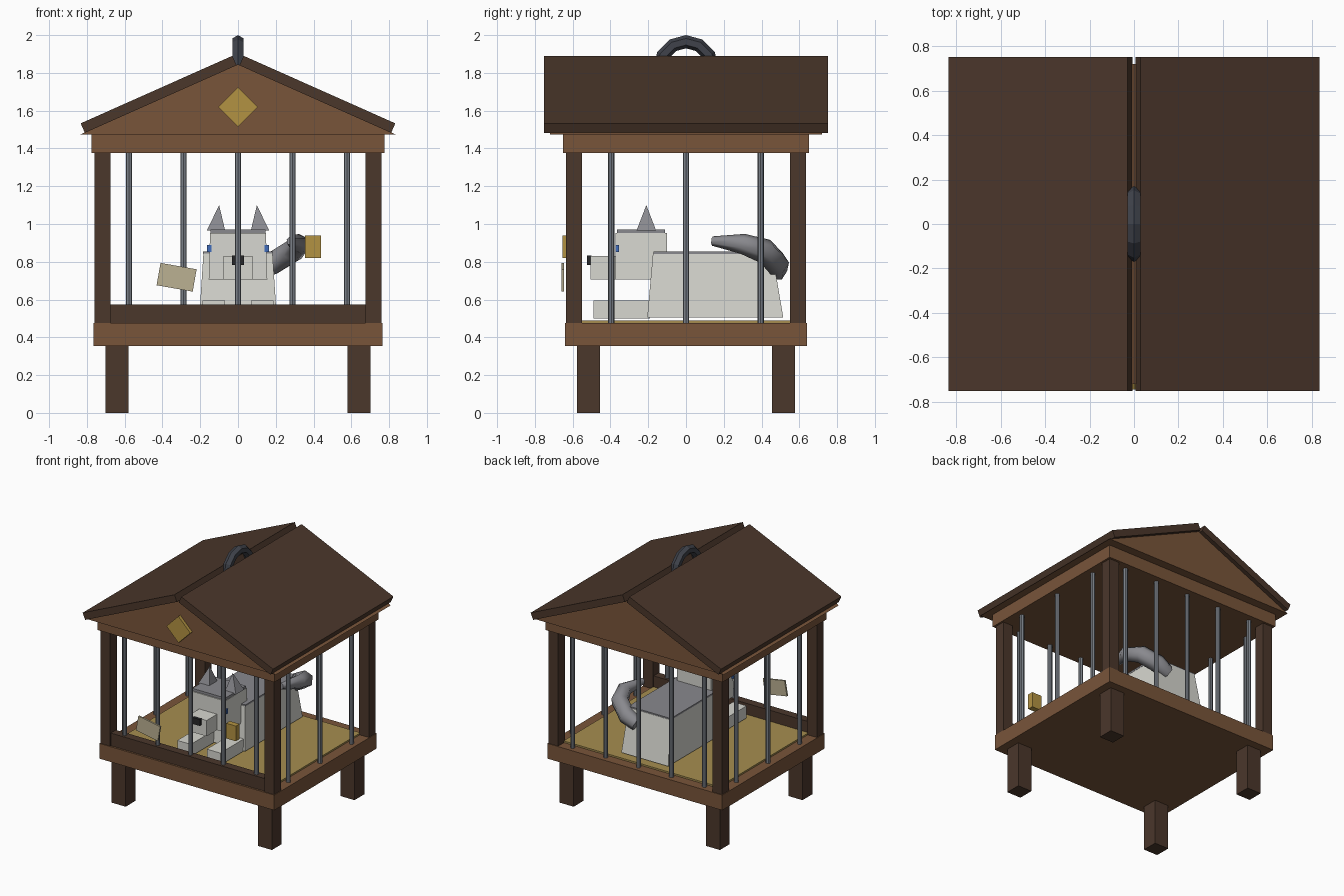
import bpy, bmesh
from math import radians
from mathutils import Matrix

if "Cube" in bpy.data.objects:
    bpy.data.objects.remove(bpy.data.objects["Cube"])


def mat(name, r, g, b):
    m = bpy.data.materials.new(name)
    m.diffuse_color = (r, g, b, 1)
    m.use_nodes = True
    m.node_tree.nodes["Principled BSDF"].inputs["Base Color"].default_value = m.diffuse_color
    return m


DARK = mat("dark_wood", .07, .038, .024)
WOOD = mat("light_wood", .19, .09, .042)
STRAW = mat("straw", .38, .27, .08)
GOLD = mat("brass", .45, .29, .055)
STEEL = mat("steel", .2, .22, .25)
IRON = mat("iron", .05, .055, .07)
FUR = mat("pale_fur", .68, .68, .63)
GREY = mat("grey_fur", .25, .25, .27)
BLACK = mat("nose_black", .02, .02, .022)
BLUE = mat("eye_blue", .05, .15, .5)
CARD = mat("parchment", .5, .44, .29)


def finish(name, bm, m):
    bmesh.ops.recalc_face_normals(bm, faces=bm.faces)
    me = bpy.data.meshes.new(name)
    bm.to_mesh(me)
    bm.free()
    me.materials.append(m)
    ob = bpy.data.objects.new(name, me)
    bpy.context.collection.objects.link(ob)
    return ob


def loft(name, m, bottom, top, z0, z1):
    """Block between two rectangles given as (x0, x1, y0, y1)."""
    bm = bmesh.new()
    rings = []
    for (x0, x1, y0, y1), z in ((bottom, z0), (top, z1)):
        rings.append([bm.verts.new((x, y, z)) for x, y in
                      ((x0, y0), (x1, y0), (x1, y1), (x0, y1))])
    a, b = rings
    bm.faces.new(a)
    bm.faces.new(b)
    for i in range(4):
        j = (i + 1) % 4
        bm.faces.new((a[i], a[j], b[j], b[i]))
    bmesh.ops.remove_doubles(bm, verts=bm.verts, dist=1e-5)
    return finish(name, bm, m)


def box(name, m, x0, x1, y0, y1, z0, z1):
    return loft(name, m, (x0, x1, y0, y1), (x0, x1, y0, y1), z0, z1)


def tilted(name, m, centre, size, angle):
    """Box turned about the y axis."""
    x, y, z = (s / 2 for s in size)
    ob = box(name, m, -x, x, -y, y, -z, z)
    ob.data.transform(Matrix.Translation(centre) @ Matrix.Rotation(radians(angle), 4, 'Y'))
    return ob


def bar(name, x, y):
    bm = bmesh.new()
    bmesh.ops.create_cone(bm, cap_ends=True, segments=8, radius1=.017, radius2=.017,
                          depth=.92, matrix=Matrix.Translation((x, y, .925)))
    return finish(name, bm, STEEL)


# Base, floor and top beam
box("base", WOOD, -.765, .765, -.64, .64, .355, .475)
box("straw_floor", STRAW, -.68, .68, -.56, .56, .47, .488)
box("top_beam", WOOD, -.775, .775, -.652, .652, 1.375, 1.475)
box("front_rail", DARK, -.68, .68, -.625, -.56, .475, .575)

# Legs and corner posts
for sx in (-1, 1):
    for sy in (-1, 1):
        cx, cy = sx * .64, sy * .516
        box("leg", DARK, cx - .061, cx + .061, cy - .061, cy + .061, 0, .36)
        cx, cy = sx * .7175, sy * .5925
        box("post", DARK, cx - .0425, cx + .0425, cy - .0425, cy + .0425, .47, 1.38)

# Cage bars: five front and back, three on each side
for s in (-1, 1):
    for i in range(-2, 3):
        bar("end_bar", i * .2885, s * .5925)
    for i in range(-1, 2):
        bar("side_bar", s * .7175, i * .395)

# Gable prism and two roof panels
bm = bmesh.new()
ends = [[bm.verts.new((x, y, z)) for x, z in ((-.833, 1.475), (.833, 1.475), (0, 1.845))]
        for y in (-.72, .72)]
for e in ends:
    bm.faces.new(e)
for i in range(3):
    j = (i + 1) % 3
    bm.faces.new((ends[0][i], ends[0][j], ends[1][j], ends[1][i]))
finish("gable", bm, WOOD)
for s in (-1, 1):
    tilted("roof_panel", DARK, (s * .4203, 0, 1.6864), (.879, 1.504, .055), s * 24)
tilted("gable_diamond", GOLD, (0, -.725, 1.62), (.148, .04, .148), 45)

# Carrying ring on the ridge
bpy.ops.mesh.primitive_torus_add(major_segments=12, minor_segments=6, major_radius=.14,
                                 minor_radius=.035, location=(0, 0, 1.825),
                                 rotation=(0, radians(90), 0))
ring = bpy.context.object
ring.name = "ridge_ring"
ring.data.materials.append(IRON)

# Lock and tilted notice on the front
box("lock", GOLD, .355, .44, -.655, -.61, .82, .94)
tilted("notice", CARD, (-.325, -.653, .718), (.194, .014, .12), 10)

# Animal body and back
loft("body", FUR, (-.205, .205, -.205, .515), (-.183, .183, -.175, .457), .505, .845)
box("back_patch", GREY, -.185, .185, -.172, .454, .842, .855)

# Head, muzzle and nose
loft("head", FUR, (-.155, .155, -.375, -.1), (-.148, .148, -.373, -.1), .705, .952)
box("head_patch", GREY, -.145, .145, -.365, -.11, .948, .972)
box("muzzle", FUR, -.078, .078, -.505, -.37, .705, .83)
box("nose", BLACK, -.033, .033, -.525, -.5, .782, .833)

# Ears, eyes and front paws
for s in (-1, 1):
    loft("ear", GREY, (s * .068, s * .165, -.262, -.158),
         (s * .1, s * .1, -.21, -.21), .965, 1.1)
    box("eye", BLUE, s * .14, s * .163, -.374, -.356, .853, .888)
    box("front_paw", FUR, s * .07, s * .188, -.49, -.19, .5, .596)

# Tapered tail curling round the right flank
cu = bpy.data.curves.new("tail", 'CURVE')
cu.dimensions = '3D'
cu.bevel_depth = 1
cu.bevel_resolution = 1
cu.use_fill_caps = True
path = [(.09, .48, .75, .055), (.18, .48, .79, .067), (.285, .42, .855, .067),
        (.325, .3, .895, .054), (.28, .14, .91, .025)]
sp = cu.splines.new('POLY')
sp.points.add(len(path) - 1)
for p, (x, y, z, r) in zip(sp.points, path):
    p.co = (x, y, z, 1)
    p.radius = r
tail = bpy.data.objects.new("tail", cu)
bpy.context.collection.objects.link(tail)
cu.materials.append(GREY)
bpy.ops.object.select_all(action='DESELECT')
tail.select_set(True)
bpy.context.view_layer.objects.active = tail
bpy.ops.object.convert(target='MESH')
